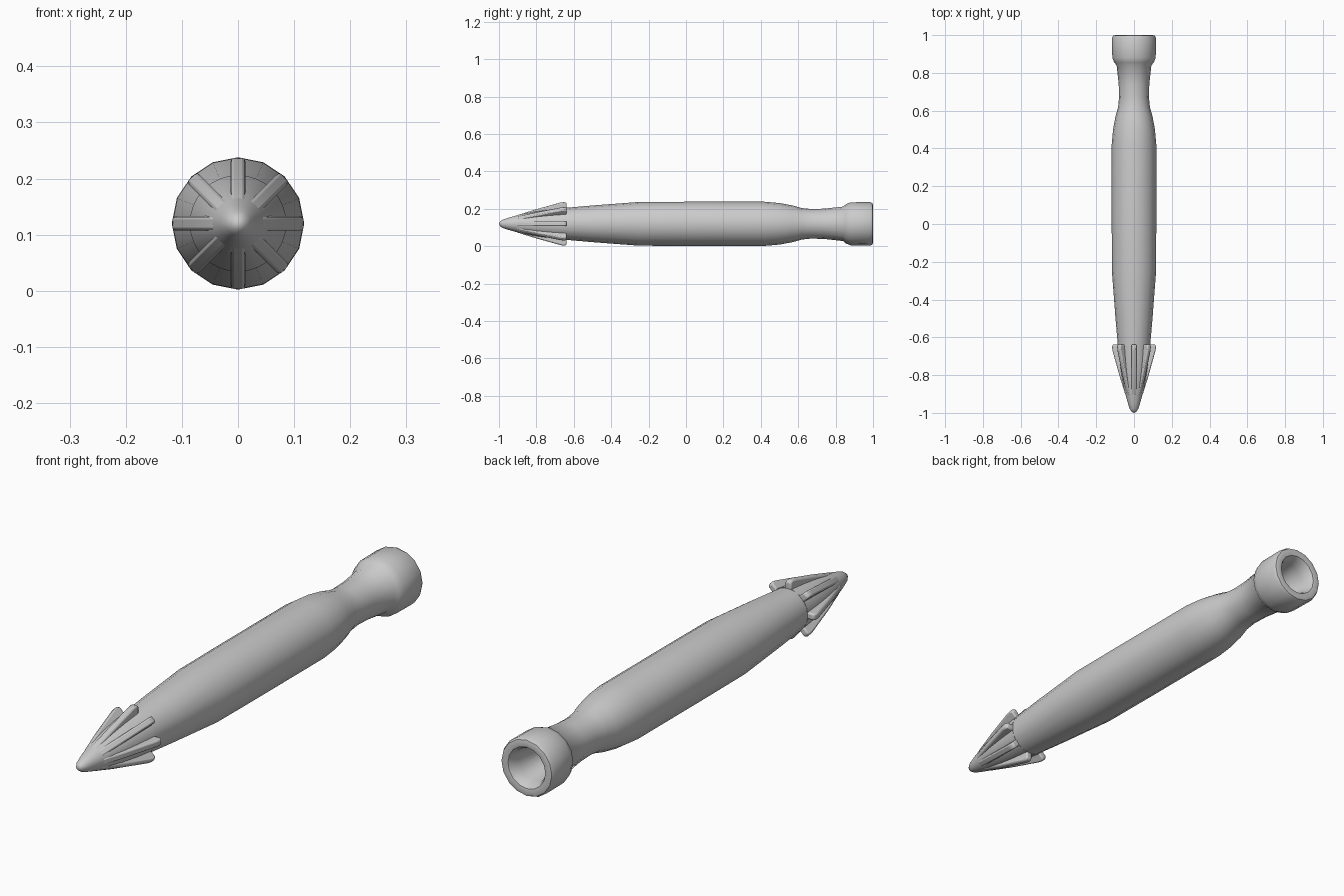
import bpy, bmesh
from math import sin, cos, pi

if "Cube" in bpy.data.objects:
    bpy.data.objects.remove(bpy.data.objects["Cube"])

AXIS_Z = 0.12      # height of the long axis above the ground


def finish(bm, name, angle=40):
    bmesh.ops.remove_doubles(bm, verts=bm.verts, dist=1e-5)
    bmesh.ops.recalc_face_normals(bm, faces=bm.faces)
    mesh = bpy.data.meshes.new(name)
    bm.to_mesh(mesh)
    bm.free()
    ob = bpy.data.objects.new(name, mesh)
    ob.location.z = AXIS_Z
    bpy.context.collection.objects.link(ob)
    bpy.ops.object.select_all(action='DESELECT')
    ob.select_set(True)
    bpy.context.view_layer.objects.active = ob
    bpy.ops.object.shade_smooth_by_angle(angle=angle * pi / 180)
    return ob


def lathe(name, profile, sides=16):
    """Turn (y, radius) points around the long axis."""
    bm = bmesh.new()
    rings = [[bm.verts.new((r * cos(2 * pi * i / sides), y, r * sin(2 * pi * i / sides)))
              for i in range(sides)] if r else [bm.verts.new((0, y, 0))]
             for y, r in profile]
    for a, b in zip(rings, rings[1:]):
        for i in range(sides):
            j = (i + 1) % sides
            quad = [a[i % len(a)], a[j % len(a)], b[j % len(b)], b[i % len(b)]]
            bm.faces.new(list(dict.fromkeys(quad)))
    return finish(bm, name)


# Long shaft with a narrow neck, a collar and a hollow socket at the back
lathe("shaft", [
    (-0.66, 0), (-0.66, 0.084), (-0.50, 0.098), (-0.25, 0.117), (0.0, 0.118),
    (0.42, 0.118), (0.50, 0.111), (0.57, 0.098), (0.62, 0.084), (0.67, 0.079),
    (0.74, 0.081), (0.84, 0.092), (0.855, 0.105), (0.88, 0.115), (0.985, 0.116),
    (0.997, 0.110), (1.0, 0.098), (0.997, 0.082), (0.98, 0.072), (0.95, 0.066),
    (0.78, 0.04), (0.76, 0)])

# Pointed head with a rounded tip
lathe("head", [
    (-1.0, 0), (-0.995, 0.012), (-0.98, 0.022), (-0.95, 0.032), (-0.88, 0.052),
    (-0.80, 0.067), (-0.72, 0.078), (-0.64, 0.086), (-0.64, 0)], sides=32)

# Eight ribs around the head, flaring outward to blunt barbs
bm = bmesh.new()
side = [(-0.93, 0.03), (-0.90, 0.047), (-0.80, 0.078), (-0.67, 0.114),
        (-0.65, 0.117), (-0.638, 0.112), (-0.638, 0.07)]
for k in range(8):
    a = k * pi / 4
    loops = []
    for s in (-1, 1):
        loop = []
        for y, r in side:
            w = s * 0.013
            loop.append(bm.verts.new((r * cos(a) - w * sin(a), y, r * sin(a) + w * cos(a))))
        loops.append(loop)
    left, right = loops
    bm.faces.new(left)
    bm.faces.new(right[::-1])
    n = len(side)
    crest = []
    for i in range(n):
        j = (i + 1) % n
        bm.faces.new((left[j], left[i], right[i], right[j]))
ribs = finish(bm, "head_ribs")
# Soften the rib edges
bevel = ribs.modifiers.new("round", 'BEVEL')
bevel.width = 0.006
bevel.segments = 2
bevel.limit_method = 'ANGLE'
bevel.angle_limit = pi / 4
